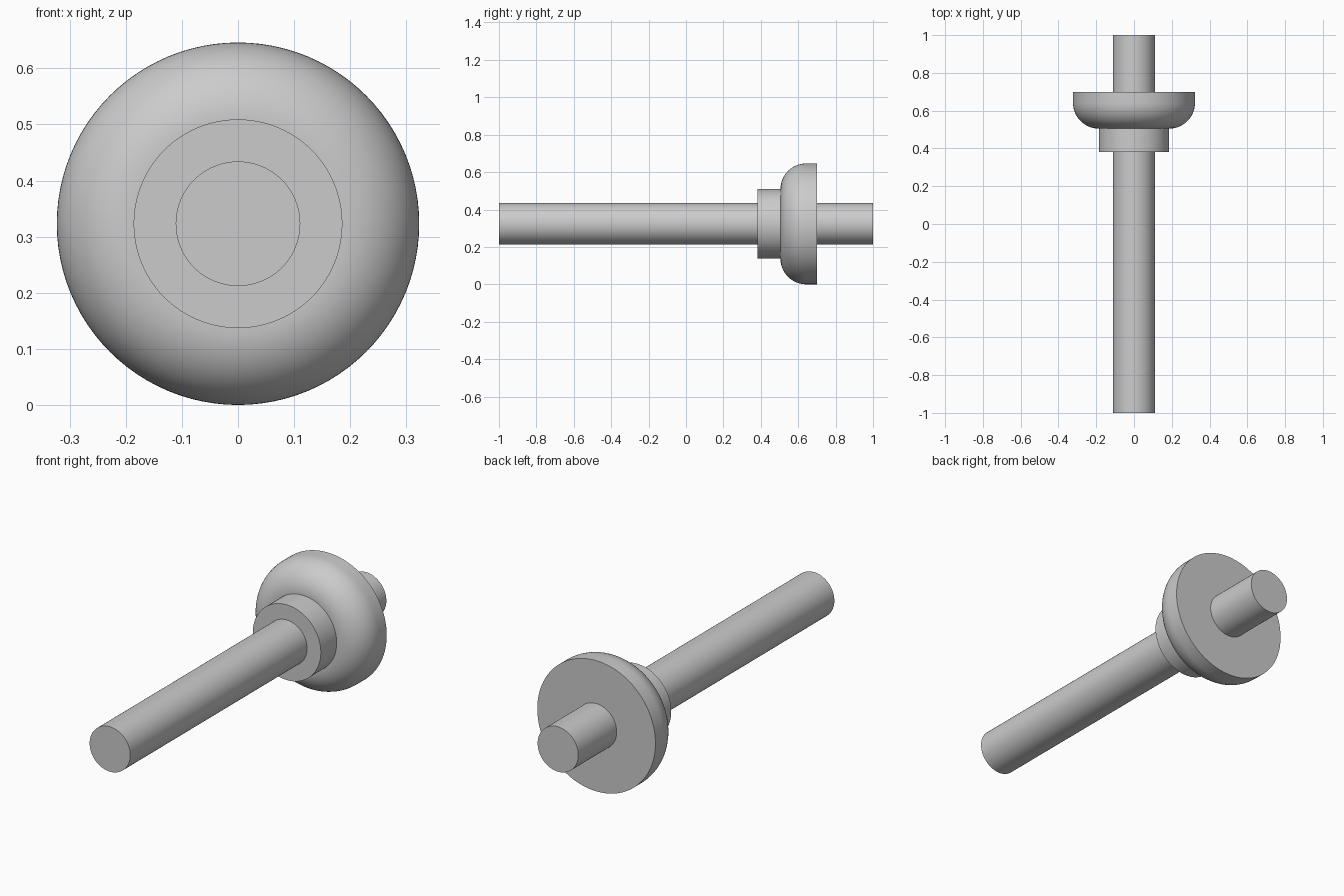
import bpy, bmesh, math
from mathutils import Matrix

cube = bpy.data.objects.get("Cube")
if cube:
    bpy.data.objects.remove(cube, do_unlink=True)

SEGMENTS = 96
AXIS_Z = 0.323

grey = bpy.data.materials.new("plain grey")
grey.use_nodes = True
grey.diffuse_color = (0.6, 0.6, 0.6, 1)
grey.node_tree.nodes["Principled BSDF"].inputs["Base Color"].default_value = (0.6, 0.6, 0.6, 1)


def turned_part(name, profile):
    """Revolve (radius, y) points around the shaft axis."""
    bm = bmesh.new()
    verts = [bm.verts.new((r, y, 0)) for r, y in profile]
    edges = [bm.edges.new(pair) for pair in zip(verts, verts[1:])]
    bmesh.ops.spin(bm, geom=verts + edges, cent=(0, 0, 0), axis=(0, 1, 0),
                   angle=math.tau, steps=SEGMENTS, use_duplicate=False)
    bmesh.ops.remove_doubles(bm, verts=bm.verts, dist=1e-5)
    bmesh.ops.recalc_face_normals(bm, faces=bm.faces)
    bmesh.ops.transform(bm, matrix=Matrix.Translation((0, 0, AXIS_Z)), verts=bm.verts)
    mesh = bpy.data.meshes.new(name)
    bm.to_mesh(mesh)
    bm.free()
    mesh.materials.append(grey)
    obj = bpy.data.objects.new(name, mesh)
    bpy.context.collection.objects.link(obj)
    bpy.ops.object.select_all(action="DESELECT")
    obj.select_set(True)
    bpy.context.view_layer.objects.active = obj
    bpy.ops.object.shade_smooth_by_angle(angle=math.radians(30))
    return obj


# Long round shaft
SHAFT_R = 0.111
turned_part("shaft", [(0, -1), (SHAFT_R, -1), (SHAFT_R, 1), (0, 1)])

# Short collar in front of the disc, bored for the shaft
COLLAR_R, COLLAR_FRONT, DISC_FRONT, DISC_BACK = 0.186, 0.381, 0.505, 0.70
turned_part("collar", [(SHAFT_R, COLLAR_FRONT), (COLLAR_R, COLLAR_FRONT),
                       (COLLAR_R, DISC_FRONT), (SHAFT_R, DISC_FRONT)])

# Disc with a rounded front rim and a flat back
DISC_R = AXIS_Z
FILLET = DISC_R - COLLAR_R
rim = []
for i in range(17):
    a = math.pi / 2 * i / 16
    rim.append((COLLAR_R + FILLET * math.sin(a), DISC_FRONT + FILLET * (1 - math.cos(a))))
turned_part("disc", [(SHAFT_R, DISC_FRONT)] + rim + [(DISC_R, DISC_BACK), (SHAFT_R, DISC_BACK)])
